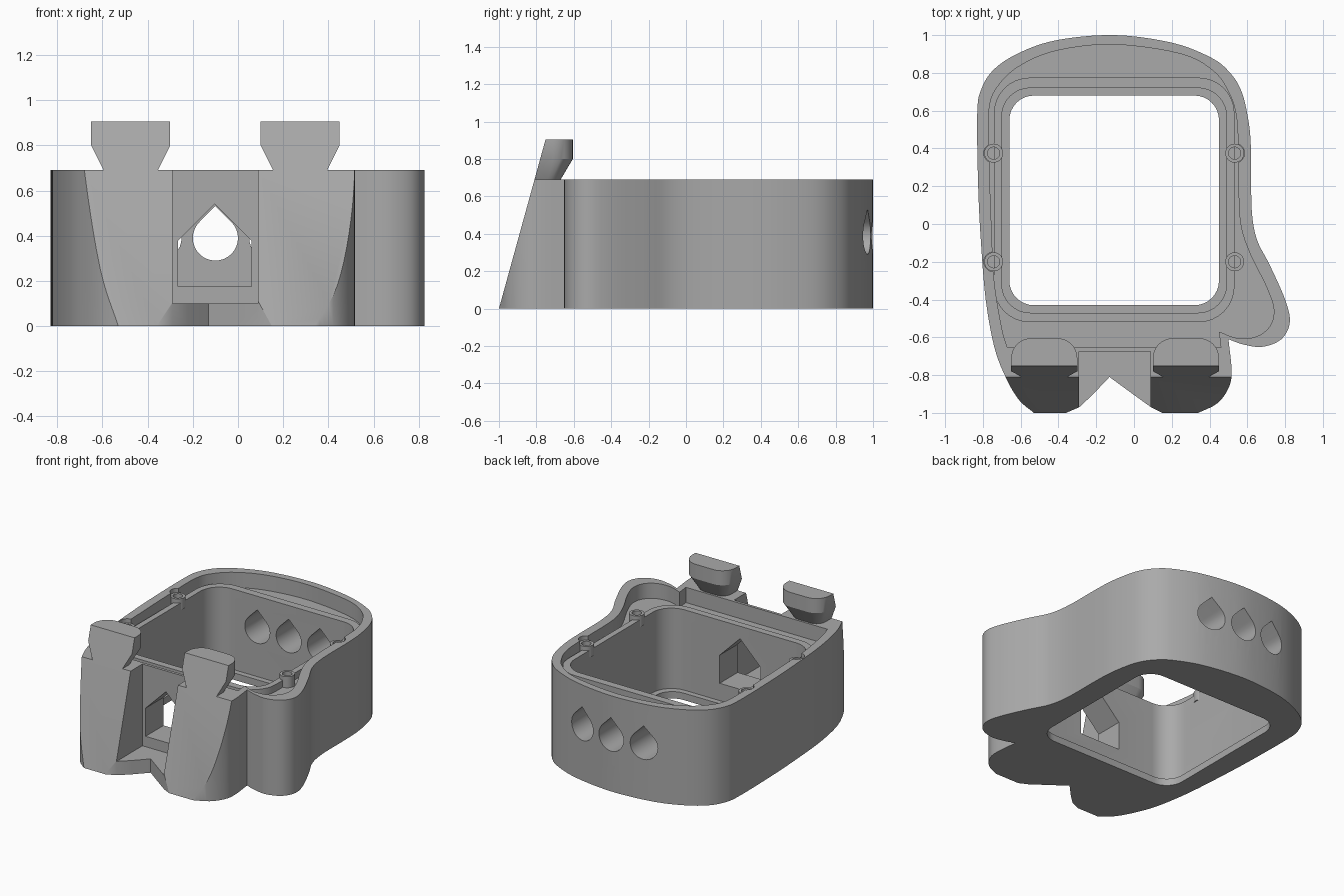
import bpy, bmesh, math
from mathutils import Vector

if "Cube" in bpy.data.objects:
    bpy.data.objects.remove(bpy.data.objects["Cube"])

grey = bpy.data.materials.new("mid_grey")
grey.diffuse_color = (0.4, 0.4, 0.4, 1)
grey.use_nodes = True
grey.node_tree.nodes["Principled BSDF"].inputs["Base Color"].default_value = grey.diffuse_color


def loft(name, rings):
    """Solid skinned through rings of equal length, capped at both ends."""
    bm = bmesh.new()
    loops = [[bm.verts.new(p) for p in ring] for ring in rings]
    n = len(loops[0])
    for a, b in zip(loops, loops[1:]):
        for i in range(n):
            j = (i + 1) % n
            bm.faces.new((a[i], a[j], b[j], b[i]))
    bm.faces.new(loops[0][::-1])
    bm.faces.new(loops[-1])
    bmesh.ops.recalc_face_normals(bm, faces=bm.faces)
    me = bpy.data.meshes.new(name)
    bm.to_mesh(me)
    bm.free()
    me.materials.append(grey)
    ob = bpy.data.objects.new(name, me)
    bpy.context.collection.objects.link(ob)
    return ob


def prism(name, pts, z0, z1):
    return loft(name, [[(x, y, z) for x, y in pts] for z in (z0, z1)])


def along_y(name, pts, y0, y1):
    return loft(name, [[(x, y, z) for x, z in pts] for y in (y0, y1)])


def smooth_path(pts, steps=5):
    """Open curve through the points; returns all samples with both ends."""
    p = [Vector(q) for q in pts]
    p = [2 * p[0] - p[1]] + p + [2 * p[-1] - p[-2]]
    out = []
    for a, b, c, d in zip(p, p[1:], p[2:], p[3:]):
        for k in range(steps):
            t = k / steps
            out.append(0.5 * (2 * b + (c - a) * t + (2 * a - 5 * b + 4 * c - d) * t * t
                              + (3 * b - a - 3 * c + d) * t ** 3))
    out.append(p[-2])
    return [(v.x, v.y) for v in out]


def rounded_rect(x0, x1, y0, y1, r, n=8):
    out = []
    for k, (cx, cy) in enumerate(((x1 - r, y1 - r), (x0 + r, y1 - r), (x0 + r, y0 + r), (x1 - r, y0 + r))):
        for i in range(n + 1):
            a = math.pi / 2 * (k + i / n)
            out.append((cx + r * math.cos(a), cy + r * math.sin(a)))
    return out


def circle(cx, cy, r, n=28):
    return [(cx + r * math.cos(2 * math.pi * i / n), cy + r * math.sin(2 * math.pi * i / n)) for i in range(n)]


def cut(ob, *cutters):
    bpy.context.view_layer.objects.active = ob
    for c in cutters:
        m = ob.modifiers.new("cut", 'BOOLEAN')
        m.operation, m.solver, m.object = 'DIFFERENCE', 'EXACT', c
        bpy.ops.object.modifier_apply(modifier=m.name)
        bpy.data.objects.remove(c)


def slope_cutter():
    """Wedge that planes off the leaning front face."""
    pts = ((-1.055, -0.2), (-0.7245, 1.0), (-1.6, 1.0), (-1.6, -0.2))
    return loft("slope_cutter", [[(x, y, z) for y, z in pts] for x in (-1.2, 1.2)])


TOP, FLOOR, RIDGE, BOSS = 0.69, 0.58, 0.63, 0.66

# Outer body: front right leg, side lobe and rounded shell
leg = smooth_path([(0.34, -1), (0.44, -0.95), (0.50, -0.87), (0.517, -0.78), (0.50, -0.61)])
shell = smooth_path([(0.50, -0.61), (0.58, -0.638), (0.68, -0.65), (0.78, -0.61), (0.825, -0.52),
                     (0.80, -0.40), (0.72, -0.22), (0.65, -0.08), (0.623, 0.08), (0.62, 0.35),
                     (0.61, 0.52), (0.57, 0.70), (0.50, 0.81), (0.40, 0.885), (0.20, 0.96),
                     (-0.10, 1.0), (-0.40, 0.975), (-0.60, 0.91), (-0.74, 0.82), (-0.81, 0.71),
                     (-0.83, 0.58), (-0.825, 0.2), (-0.81, -0.1), (-0.785, -0.4), (-0.74, -0.65),
                     (-0.68, -0.81), (-0.61, -0.93), (-0.53, -1.0)])
notch = [(-0.36, -1), (-0.29, -0.97), (-0.22, -0.905), (-0.13, -0.81), (0.0, -0.905), (0.09, -0.97), (0.15, -1)]
body = prism("body", leg[:-1] + shell + notch, 0, TOP)

# Sunken top area following the shell
inner = smooth_path([(0.45, -0.57), (0.55, -0.605), (0.65, -0.595), (0.72, -0.54), (0.74, -0.45),
                     (0.70, -0.33), (0.62, -0.17), (0.57, -0.03), (0.555, 0.12), (0.552, 0.4),
                     (0.54, 0.58), (0.50, 0.70), (0.42, 0.81), (0.25, 0.90), (-0.10, 0.95),
                     (-0.40, 0.92), (-0.60, 0.84), (-0.72, 0.73), (-0.768, 0.6), (-0.765, 0.3),
                     (-0.755, 0.0), (-0.74, -0.3), (-0.70, -0.55), (-0.67, -0.655)])
boss_spots = [(x, y) for x in (-0.743, 0.533) for y in (0.375, -0.2)]
cavity = rounded_rect(-0.70, 0.49, -0.47, 0.72, 0.15)

# Teardrop hole section, centred at height 0.39
def teardrop(cx):
    arc = [math.radians(135 + 270 * i / 24) for i in range(25)]
    return [(cx + 0.1 * math.cos(a), 0.39 + 0.1 * math.sin(a)) for a in arc] + [(cx, 0.532)]

house = [(-0.265, 0.175), (0.06, 0.175), (0.06, 0.378), (-0.1025, 0.54), (-0.265, 0.378)]
cut(body,
    slope_cutter(),
    prism("notch_cutter", [(-0.29, -1.5), (0.088, -1.5), (0.088, -0.675), (-0.29, -0.675)], 0.10, 1),
    prism("recess_cutter", inner + [(0.46, -0.655)], FLOOR, 1),
    *[prism("boss_cutter", circle(x, y, 0.052), FLOOR, 1) for x, y in boss_spots],
    prism("cavity_cutter", cavity, 0.05, 1),
    prism("floor_cutter", rounded_rect(-0.66, 0.45, -0.43, 0.68, 0.13), -0.1, 0.3),
    along_y("house_cutter", house, -0.8, -0.2),
    *[along_y("hole_cutter", teardrop(x), 0.4, 1.2) for x in (-0.35, -0.10, 0.15)])

# Raised ridge round the opening
ridge = prism("ridge", rounded_rect(-0.742, 0.532, -0.52, 0.775, 0.19), FLOOR, RIDGE)
cut(ridge, prism("ridge_cutter", cavity, 0, 1))

# Four screw bosses
parts = [body, ridge]
for x, y in boss_spots:
    boss = prism("screw_boss", circle(x, y, 0.05), FLOOR, BOSS)
    cut(boss, prism("boss_hole_cutter", circle(x, y, 0.032), FLOOR + 0.01, 1))
    parts.append(boss)

# Two flared hooks above the legs, rounded at the back
for cx in (-0.475, 0.275):
    rings = []
    for z, half, back in ((TOP, 0.12, -0.67), (0.80, 0.175, -0.605), (0.905, 0.175, -0.605)):
        ring = rounded_rect(cx - half, cx + half, -1.3, back, half * 0.6)
        rings.append([(px, py, z) for px, py in ring])
    hook = loft("hook", rings)
    cut(hook, slope_cutter())
    parts.append(hook)

# Smooth shading with crisp edges
for ob in parts:
    bpy.ops.object.select_all(action='DESELECT')
    ob.select_set(True)
    bpy.context.view_layer.objects.active = ob
    bpy.ops.object.shade_smooth_by_angle(angle=math.radians(30))
